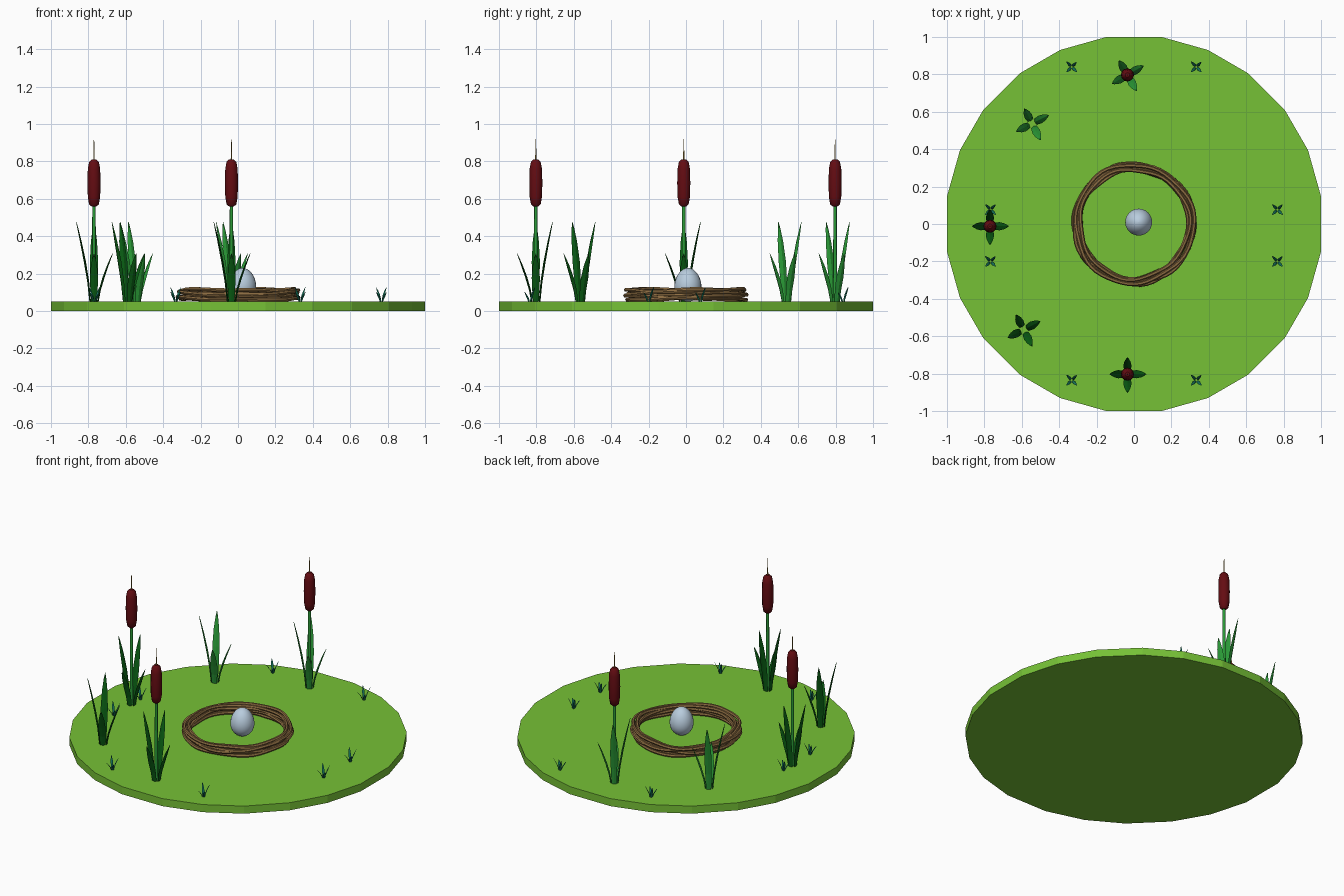
import bpy, bmesh, math, random
from mathutils import Vector

if "Cube" in bpy.data.objects:
    bpy.data.objects.remove(bpy.data.objects["Cube"])

random.seed(4)
GROUND = 0.05


def srgb(r, g, b):
    f = lambda c: c / 12.92 if c <= 0.04045 else ((c + 0.055) / 1.055) ** 2.4
    return (f(r / 255), f(g / 255), f(b / 255), 1)


def material(name, *rgb):
    m = bpy.data.materials.new(name)
    m.diffuse_color = srgb(*rgb)
    m.use_nodes = True
    m.node_tree.nodes["Principled BSDF"].inputs["Base Color"].default_value = m.diffuse_color
    return m


GRASS = material("grass_green", 118, 193, 54)
DARK_LEAF = material("dark_leaf_green", 10, 95, 20)
LIGHT_LEAF = material("light_leaf_green", 42, 155, 55)
TUFT = material("teal_green", 18, 112, 88)
SEED = material("dark_red", 100, 12, 18)
TAN = material("tan", 165, 135, 60)
TWIG = material("twig_brown", 140, 108, 65)
SHELL = material("pale_blue_grey", 185, 205, 222)


def finish(bm, name, mat, smooth=None):
    bmesh.ops.recalc_face_normals(bm, faces=bm.faces)
    me = bpy.data.meshes.new(name)
    bm.to_mesh(me)
    bm.free()
    ob = bpy.data.objects.new(name, me)
    bpy.context.collection.objects.link(ob)
    me.materials.append(mat)
    if smooth:
        bpy.ops.object.select_all(action='DESELECT')
        ob.select_set(True)
        bpy.context.view_layer.objects.active = ob
        bpy.ops.object.shade_smooth_by_angle(angle=math.radians(smooth))
    return ob


def loft(bm, rings, closed=False):
    """Skin a list of equally sized point rings; cap the ends or close the loop."""
    vs = [[bm.verts.new(p) for p in r] for r in rings]
    n = len(vs[0])
    pairs = list(zip(vs, vs[1:])) + ([(vs[-1], vs[0])] if closed else [])
    for a, b in pairs:
        for i in range(n):
            j = (i + 1) % n
            bm.faces.new((a[i], a[j], b[j], b[i]))
    if not closed:
        bm.faces.new(vs[0][::-1])
        bm.faces.new(vs[-1])


def turned(name, x, y, profile, sides, mat, smooth=None):
    """Lathe a (radius, height) profile around a vertical axis."""
    bm = bmesh.new()
    ang = [2 * math.pi * i / sides for i in range(sides)]
    loft(bm, [[(x + r * math.cos(a), y + r * math.sin(a), z) for a in ang] for r, z in profile])
    return finish(bm, name, mat, smooth)


def blades(name, x, y, turn, specs, base, width, mat):
    """Fan of thin pointed leaves; specs hold (angle, reach, height)."""
    bm = bmesh.new()
    for angle, reach, height in specs:
        a = math.radians(angle + turn)
        out = Vector((math.cos(a), math.sin(a), 0))
        side = Vector((-out.y, out.x, 0))
        rings = []
        for t, w in ((0, .7), (.25, .88), (.5, 1), (.75, .75), (.92, .35), (1, .04)):
            c = Vector((x, y, GROUND - .003 + height * t)) + out * (base + (reach - base) * t ** 1.4)
            hw, th = width * w / 2, width * .11 * (w + .2)
            rings.append([c + side * hw, c + out * th, c - side * hw, c - out * th])
        loft(bm, rings)
    return finish(bm, name, mat)


# Grassy disc base
bm = bmesh.new()
edge = [q * 90 + d for q in range(4) for d in (8.4, 23, 37.1, 52.9, 67, 81.6)]
loft(bm, [[(1.0108 * math.cos(math.radians(a)), 1.0108 * math.sin(math.radians(a)), z)
           for a in edge] for z in (0, GROUND)])
finish(bm, "ground_disc", GRASS)

# Nest: wavy twig rings woven round one another
for k in range(8):
    bm = bmesh.new()
    p1, p2 = random.uniform(0, 6.28), random.uniform(0, 6.28)
    r0 = 0.293 + 0.024 * (k % 2)
    z0 = 0.064 + 0.0155 * (k // 2)
    rings = []
    for i in range(56):
        a = 2 * math.pi * i / 56
        R = r0 + .007 * math.sin(3 * a + p1) + .004 * math.sin(7 * a + p2)
        z = z0 + .006 * math.sin(2 * a + p2) + .003 * math.sin(5 * a + p1)
        rings.append([((R + .0105 * math.cos(b)) * math.cos(a), (R + .0105 * math.cos(b)) * math.sin(a),
                       max(z, .06) + .0105 * math.sin(b)) for b in [j * math.pi / 3 for j in range(6)]])
    loft(bm, rings, closed=True)
    finish(bm, f"nest_twig_{k + 1}", TWIG, 40)

# Egg
egg = []
for i in range(17):
    t = math.pi * i / 16
    r = .072 * math.sin(t) * (1 + .1 * math.cos(t))
    egg.append((max(r, .0005), .14 - .09 * math.cos(t)))
turned("egg", .025, .01, egg, 24, SHELL, 60)

# Reed leaves: two tall and two short blades per clump
REED = [(180, .095, .43), (90, .09, .43), (0, .1, .26), (-90, .1, .26)]
clumps = [(-.77, -.012, 0, DARK_LEAF, True), (-.035, -.803, 0, DARK_LEAF, True),
          (-.035, .797, 30, LIGHT_LEAF, True), (-.545, .537, 27, LIGHT_LEAF, False),
          (-.59, -.565, 27, DARK_LEAF, False)]
for n, (x, y, turn, mat, cattail) in enumerate(clumps, 1):
    blades(f"reed_leaves_{n}", x, y, turn, REED, .02, .044, mat)
    if cattail:
        # Stem, seed head and tip
        turned(f"reed_stem_{n}", x, y, [(.011, GROUND - .003), (.009, .57)], 8, LIGHT_LEAF, 50)
        turned(f"seed_head_{n}", x, y, [(.012, .558), (.026, .57), (.033, .61), (.035, .685),
                                        (.033, .76), (.026, .797), (.012, .811)], 12, SEED, 40)
        turned(f"reed_tip_{n}", x, y, [(.004, .80), (.003, .86), (.001, .92)], 6, TAN)

# Small grass tufts round the rim
TUFT_SPEC = [(135, .04, .08), (45, .038, .08), (-45, .04, .055), (-135, .04, .055)]
spots = [(s * .333, t) for s in (-1, 1) for t in (.84, -.835)] + \
        [(s * .767, t) for s in (-1, 1) for t in (.077, -.2)]
for n, (x, y) in enumerate(spots, 1):
    blades(f"grass_tuft_{n}", x, y, 0, TUFT_SPEC, .006, .015, TUFT)
